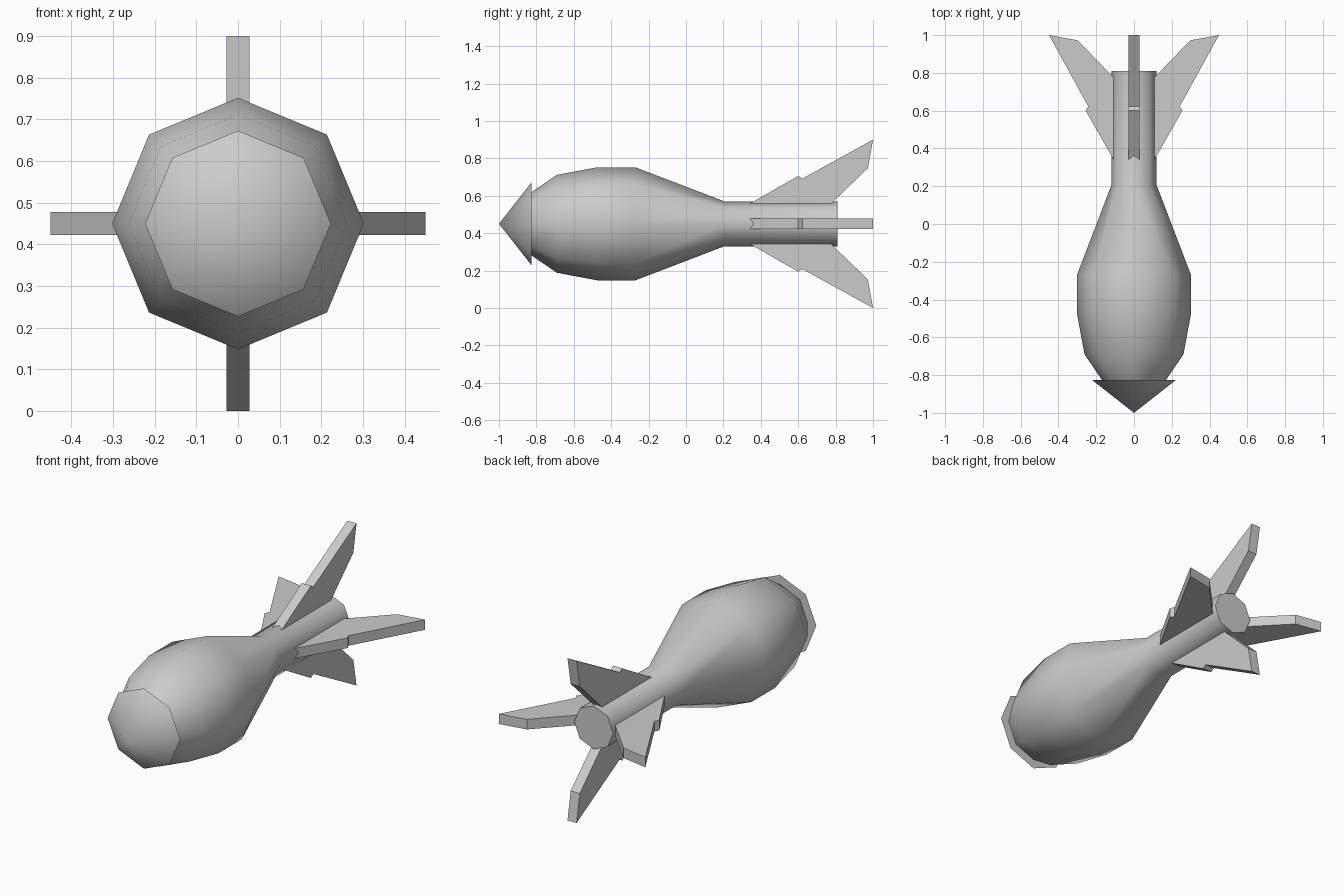
import bpy, bmesh, math
from mathutils import Matrix

if "Cube" in bpy.data.objects:
    bpy.data.objects.remove(bpy.data.objects["Cube"])

CZ = 0.45  # height of the long axis
grey = bpy.data.materials.new("plain grey")
grey.diffuse_color = (0.6, 0.6, 0.6, 1)
grey.use_nodes = True
grey.node_tree.nodes["Principled BSDF"].inputs["Base Color"].default_value = grey.diffuse_color


def finish(bm, name, smooth):
    bmesh.ops.recalc_face_normals(bm, faces=bm.faces)
    me = bpy.data.meshes.new(name)
    bm.to_mesh(me)
    bm.free()
    me.materials.append(grey)
    for p in me.polygons:
        p.use_smooth = smooth and len(p.vertices) < 8  # end caps stay flat
    ob = bpy.data.objects.new(name, me)
    bpy.context.collection.objects.link(ob)
    return ob


def lathe(name, profile, sides=8):
    """Spin (y, radius) pairs about the long axis; radius 0 makes a tip."""
    bm = bmesh.new()
    rings = []
    for y, r in profile:
        n = sides if r else 1
        rings.append([bm.verts.new((r * math.cos(math.tau * i / sides), y,
                                    CZ + r * math.sin(math.tau * i / sides)))
                      for i in range(n)])
    for a, b in zip(rings, rings[1:]):
        for i in range(sides):
            j = (i + 1) % sides
            if len(a) == 1:
                bm.faces.new((a[0], b[j], b[i]))
            else:
                bm.faces.new((a[i], a[j], b[j], b[i]))
    caps = [bm.faces.new(r) for r in (rings[0], rings[-1]) if len(r) > 1]
    # keep cap rims crisp
    for f in caps:
        for e in f.edges:
            e.smooth = False
    return finish(bm, name, True)


# Bulbous body tapering into the tail tube
lathe("body", [(-0.825, 0.17), (-0.69, 0.262), (-0.475, 0.302), (-0.27, 0.302),
               (0.205, 0.12), (0.81, 0.12)])

# Overhanging pointed nose
lathe("nose_cone", [(-1.0, 0), (-0.825, 0.223)])

# Four swept fins: (y, distance from axis) outline, extruded sideways
OUTLINE = [(0.31, 0.09), (0.60, 0.256), (0.622, 0.242), (1.0, 0.45),
           (0.972, 0.297), (0.757, 0.09)]
HALF = 0.028
for k, side in enumerate(("right", "top", "left", "bottom")):
    bm = bmesh.new()
    face = bm.faces.new([bm.verts.new((r, y, -HALF)) for y, r in OUTLINE])
    ext = bmesh.ops.extrude_face_region(bm, geom=[face])
    bmesh.ops.translate(bm, vec=(0, 0, 2 * HALF),
                        verts=[v for v in ext["geom"] if isinstance(v, bmesh.types.BMVert)])
    turn = Matrix.Translation((0, 0, CZ)) @ Matrix.Rotation(-k * math.pi / 2, 4, "Y")
    bmesh.ops.transform(bm, matrix=turn, verts=bm.verts)
    finish(bm, side + "_fin", False)
